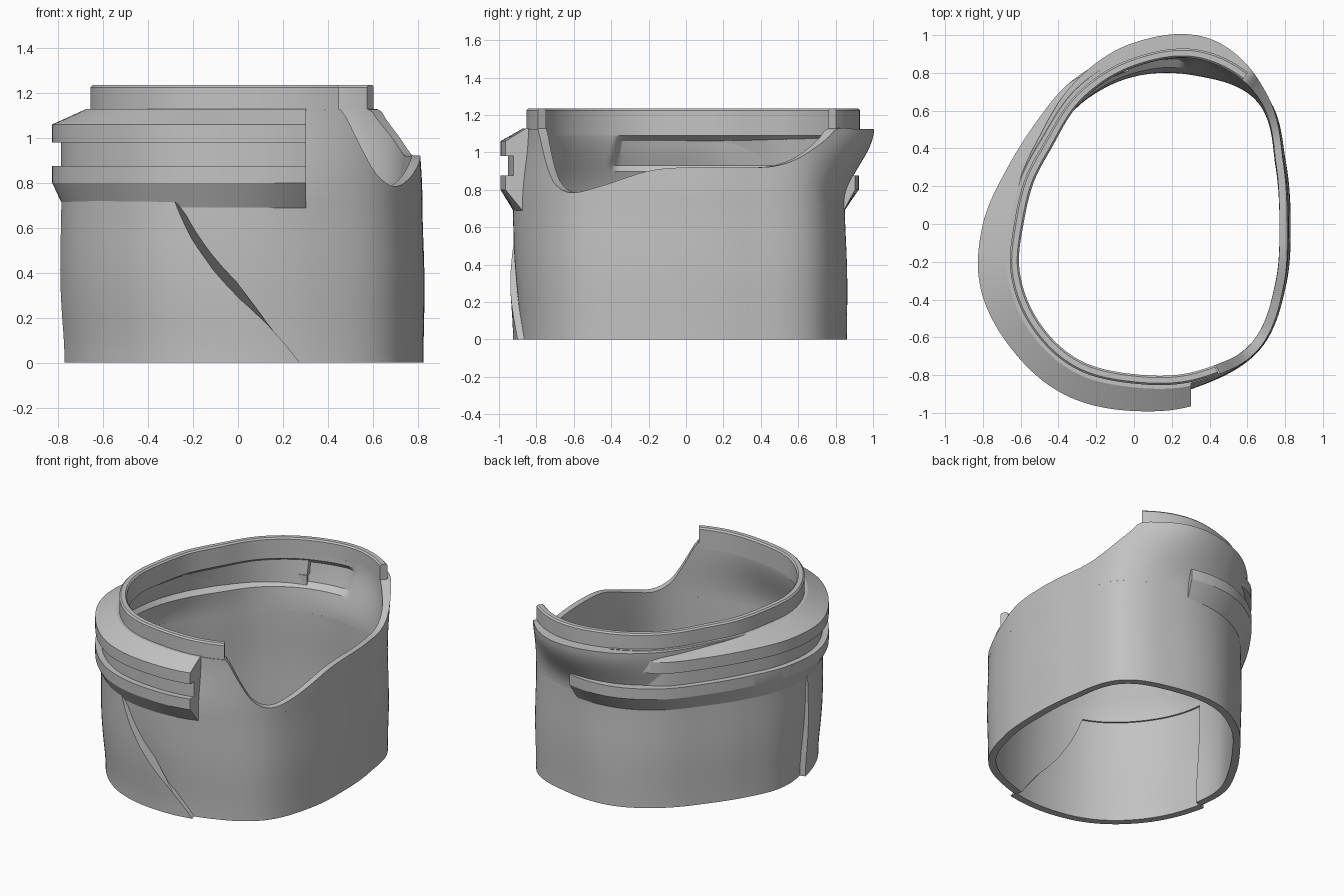
import bpy
import bmesh
import math

cube = bpy.data.objects.get("Cube")
if cube:
    bpy.data.objects.remove(cube, do_unlink=True)

mat = bpy.data.materials.new("plain_grey")
mat.use_nodes = True
GREY = (0.54, 0.54, 0.54, 1)
mat.diffuse_color = GREY
mat.node_tree.nodes["Principled BSDF"].inputs["Base Color"].default_value = GREY


def curve(keys, a):
    """Smooth periodic interpolation of (angle, value) keys."""
    a %= 360
    k = [(p - 360, v) for p, v in keys[-2:]] + keys + [(p + 360, v) for p, v in keys[:2]]
    i = max(j for j in range(1, len(k) - 2) if k[j][0] <= a)
    (p0, v0), (p1, v1), (p2, v2), (p3, v3) = k[i - 1:i + 3]
    h = p2 - p1
    t = (a - p1) / h
    m1, m2 = (v2 - v0) / (p2 - p0) * h, (v3 - v1) / (p3 - p1) * h
    return ((2*t**3 - 3*t*t + 1) * v1 + (t**3 - 2*t*t + t) * m1
            + (3*t*t - 2*t**3) * v2 + (t**3 - t*t) * m2)


def ring(*radii):
    return [(i * 22.5, r) for i, r in enumerate(radii)]


# Radii around the plan, counter-clockwise from +x
FOOT = ring(.825, .865, .97, .905, .845, .75, .68, .685,
            .745, .775, .82, .865, .885, .91, .935, .865)
WAIST = ring(.82, .86, .97, .90, .83, .75, .68, .69,
             .755, .825, .875, .92, .925, .925, .935, .86)
CROWN = ring(.80, .85, .99, 1.06, .96, .815, .69, .65,
             .66, .72, .78, .84, .85, .90, .93, .85)
RIM = ring(.82, .87, .99, .99, .88, .76, .65, .625,
           .635, .705, .77, .825, .845, .895, .93, .865)
BAND = ring(.84, .86, .95, .95, .915, .83, .745, .735,
            .80, .88, .925, .975, .99, 1.01, .95, .87)
TOP = [(0, .92), (20, .92), (31, .925), (38, .96), (45, 1.03), (49, 1.08), (52, 1.125),
       (60, 1.125), (180, 1.125), (294, 1.125), (299, 1.125), (300.5, 1.12), (306, .96),
       (311, .84), (318, .785), (327, .81), (346, .90)]
# Front seam: height against angle
SEAM = [(0, 287), (.1, 282), (.2, 276.2), (.29, 270), (.4, 263.8),
        (.54, 257.7), (.63, 254.8), (.735, 252)]
SPLIT, CREST, THICK, LEFT_SEAM, BAND_END = .735, 1.125, .05, 196.5, .302


def smooth(t):
    t = min(max(t, 0), 1)
    return t * t * (3 - 2 * t)


def seam(z):
    for (z0, a0), (z1, a1) in zip(SEAM, SEAM[1:]):
        if z <= z1 + 1e-6:
            return a0 + (a1 - a0) * (z - z0) / (z1 - z0)
    return SEAM[-1][1]


def outer(a, z):
    if z <= SPLIT:
        s = smooth(z / SPLIT)
        return (curve(FOOT, a) * (1 - s) + curve(WAIST, a) * s
                + .007 * math.sin(math.pi * z / SPLIT) ** 2)
    s = smooth((z - SPLIT) / (CREST - SPLIT))
    return curve(WAIST, a) * (1 - s) + curve(CROWN, a) * s


def inner(a, z):
    if z <= SPLIT:
        return outer(a, z) - THICK
    s = smooth((z - SPLIT) / (CREST - SPLIT))
    # Shallow slot running inside the left and back
    slot = .035 * smooth((a - 70) / 6) * smooth((214 - a) / 6) if .92 < z < 1.08 else 0
    return curve(WAIST, a) * (1 - s) + curve(RIM, a) * s - THICK + slot


def at(a, r, z):
    a = math.radians(a)
    return (r * math.cos(a), r * math.sin(a), z)


def loft(name, sections, closed=False):
    """Join matching closed cross-sections into one solid."""
    bm = bmesh.new()
    rows = [[bm.verts.new(p) for p in s] for s in sections]
    pairs = list(zip(rows, rows[1:])) + ([(rows[-1], rows[0])] if closed else [])
    n = len(rows[0])
    for a, b in pairs:
        for i in range(n):
            j = (i + 1) % n
            bm.faces.new((a[i], a[j], b[j], b[i]))
    if not closed:
        bm.faces.new(rows[0])
        bm.faces.new(rows[-1])
    bmesh.ops.recalc_face_normals(bm, faces=bm.faces)
    mesh = bpy.data.meshes.new(name)
    bm.to_mesh(mesh)
    bm.free()
    mesh.materials.append(mat)
    ob = bpy.data.objects.new(name, mesh)
    bpy.context.collection.objects.link(ob)
    bpy.ops.object.select_all(action='DESELECT')
    ob.select_set(True)
    bpy.context.view_layer.objects.active = ob
    bpy.ops.object.shade_smooth_by_angle(angle=math.radians(22))


def steps(lo, hi, n):
    return [lo + (hi - lo) * i / n for i in range(n + 1)]


def wall_section(angle_of, zs, shift=lambda z: 0):
    up = [at(angle_of(z), outer(angle_of(z), z) + shift(z), z) for z in zs]
    down = [at(angle_of(z), inner(angle_of(z), z) + shift(z), z) for z in reversed(zs)]
    return up + down


def panel_shift(z):
    return .038 - .026 * smooth((z - .15) / (SPLIT - .15))


# Lower wall, open at the front left where the panel overlaps
low = steps(0, SPLIT, 16)
loft("lower_wall", [wall_section(lambda z: seam(z) + (LEFT_SEAM + 360 - seam(z)) * t, low)
                    for t in steps(0, 1, 130)])

# Overlapping panel, standing slightly proud of the lower wall
loft("overlap_panel", [wall_section(lambda z: LEFT_SEAM + (seam(z) - LEFT_SEAM) * t,
                                    low, panel_shift) for t in steps(0, 1, 50)])

# Upper wall with the dipped side and flared back
loft("upper_wall", [wall_section(lambda z: a, steps(SPLIT, curve(TOP, a), 12))
                    for a in steps(0, 360, 240)[:-1]], closed=True)


# Thin raised rim
def rim_section(a):
    r = curve(RIM, a)
    return [at(a, r - THICK, 1.09), at(a, r, 1.09), at(a, r, 1.225),
            at(a, r - .01, 1.235), at(a, r - .04, 1.235), at(a, r - THICK, 1.225)]


loft("top_rim", [rim_section(a) for a in steps(53, 299.5, 140)])


# Upper band with sloping shoulder and groove floor, fading into the flared back
def upper_band(a):
    b = curve(BAND, a) - .06 * (1 - smooth((a - 92) / 24))
    r, w = curve(RIM, a), curve(WAIST, a) - .02
    return [(r - .03, CREST + .003), (r + .02, CREST + .003), (b, 1.06), (b, .98),
            (b - .04, .98), (b - .04, .86), (w, .86)]


# Lower band with undercut
def lower_band(a):
    b, w = curve(BAND, a), curve(WAIST, a) - .02
    return [(w, .875), (b, .875), (b, .80), (w + .015, .682), (w, .675)]


def build_band(name, profile, start):
    sections = [[at(a, r, z) for r, z in profile(a)] for a in steps(start, 286.5, 110)]
    # The front end is cut square across
    sections.append([at(360 - math.degrees(math.acos(BAND_END / r)), r, z)
                     for r, z in profile(289)])
    loft(name, sections)


build_band("upper_band", upper_band, 92)
build_band("lower_band", lower_band, 73)
